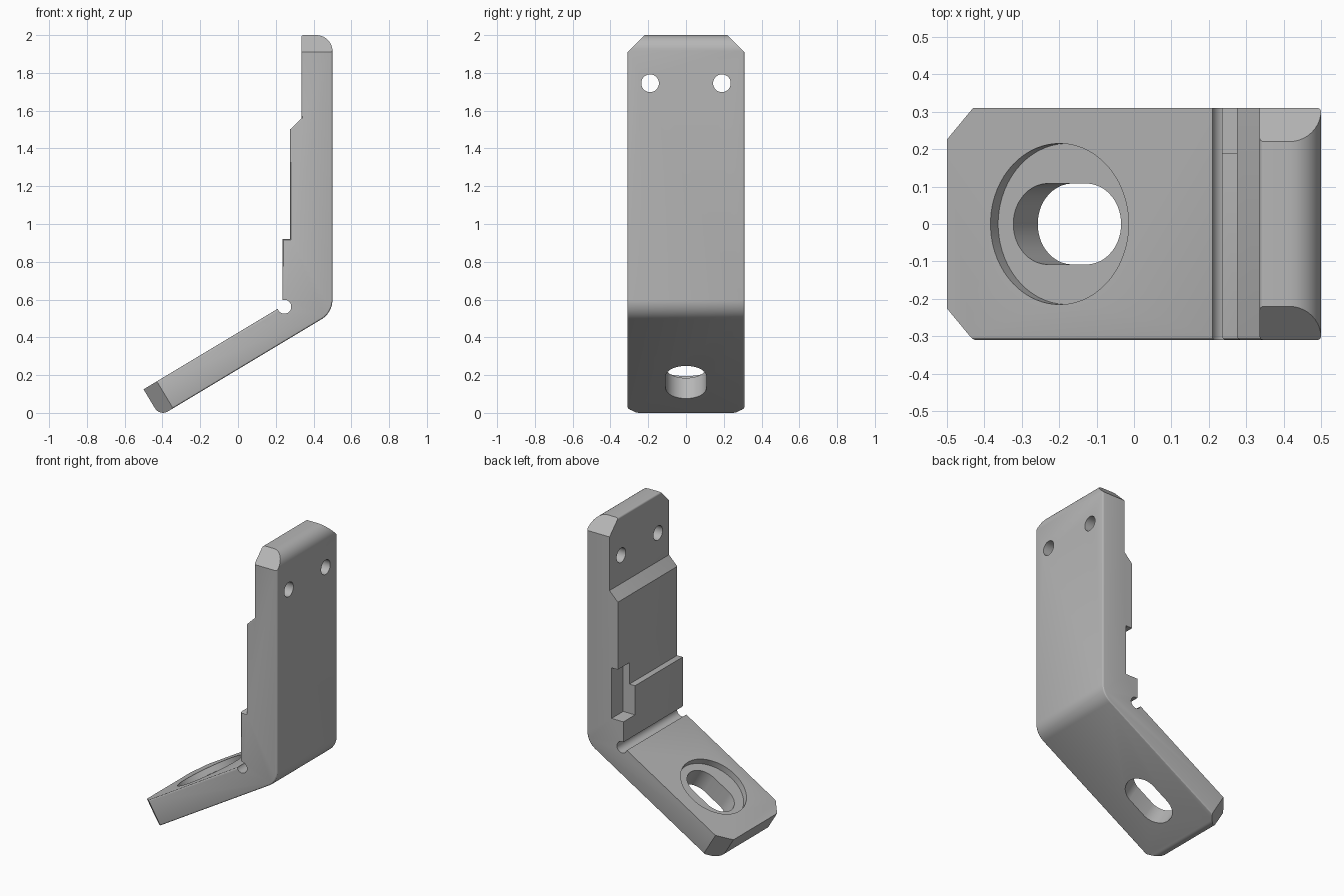
import bpy, bmesh, math
from mathutils import Vector, Matrix

if "Cube" in bpy.data.objects:
    bpy.data.objects.remove(bpy.data.objects["Cube"], do_unlink=True)

HALF = 0.31                                  # half width of the bracket
SLOPE = math.atan(0.6)                       # tilt of the foot
THICK = 0.167                                # foot thickness
ALONG = Vector((math.cos(SLOPE), math.sin(SLOPE)))
NORMAL = Vector((-ALONG.y, ALONG.x))
TIP = Vector((-0.5, 0.125))                  # upper edge of the foot's end

steel = bpy.data.materials.new("plain_grey")
steel.use_nodes = True
grey = (0.47, 0.47, 0.47, 1)
steel.diffuse_color = grey
steel.node_tree.nodes["Principled BSDF"].inputs["Base Color"].default_value = grey


def axes(x, y, z, origin=(0, 0, 0)):
    m = Matrix((x, y, z)).transposed().to_4x4()
    m.translation = origin
    return m


def fillet(points):
    """Outline from (x, y, radius) corners, with arcs where radius > 0."""
    out = []
    for i, (x, y, r) in enumerate(points):
        p = Vector((x, y))
        if not r:
            out.append(p)
            continue
        a = (Vector(points[i - 1][:2]) - p).normalized()
        b = (Vector(points[(i + 1) % len(points)][:2]) - p).normalized()
        half = a.angle(b) / 2
        centre = p + (a + b).normalized() * r / math.sin(half)
        start = p + a * r / math.tan(half) - centre
        end = p + b * r / math.tan(half) - centre
        turn = math.atan2(start.x * end.y - start.y * end.x, start.dot(end))
        out += [centre + Matrix.Rotation(turn * k / 10, 2) @ start for k in range(11)]
    return out


def stadium(radius, reach=0.0, steps=48):
    """Circle, or a slot when reach > 0."""
    pts = []
    for k in range(steps):
        t = 2 * math.pi * (k + 0.5) / steps
        shift = math.copysign(reach, math.cos(t))
        pts.append((shift + radius * math.cos(t), radius * math.sin(t)))
    return pts


def prism(name, outline, matrix, low, high):
    bm = bmesh.new()
    ring = [bm.verts.new((p[0], p[1], low)) for p in outline]
    face = bm.faces.new(ring)
    new = bmesh.ops.extrude_face_region(bm, geom=[face])["geom"]
    for v in new:
        if isinstance(v, bmesh.types.BMVert):
            v.co.z = high
    bm.transform(matrix)
    bmesh.ops.recalc_face_normals(bm, faces=bm.faces)
    mesh = bpy.data.meshes.new(name)
    bm.to_mesh(mesh)
    bm.free()
    mesh.materials.append(steel)
    obj = bpy.data.objects.new(name, mesh)
    bpy.context.collection.objects.link(obj)
    return obj


# Bent side profile, extruded across the width
heel = TIP - NORMAL * THICK
bend_z = heel.y + (0.5 - heel.x) * math.tan(SLOPE)
inner_z = TIP.y + (0.235 - TIP.x) * math.tan(SLOPE)
profile = fillet([
    (0.335, 2.0, 0.012), (0.5, 2.0, 0.085), (0.5, bend_z, 0.12),
    (heel.x, heel.y, 0.05), (TIP.x, TIP.y, 0), (0.235, inner_z, 0),
    (0.235, 0.92, 0), (0.275, 0.92, 0), (0.275, 1.5, 0), (0.335, 1.56, 0)])
SIDE = axes((1, 0, 0), (0, 0, 1), (0, -1, 0))
bracket = prism("bent_bracket", profile, SIDE, -HALF, HALF)

# Soften the front rim, and the outer part of the back rim
bm = bmesh.new()
bm.from_mesh(bracket.data)


def outer(co):
    return co.x > 0.49 or (co.z < heel.y + (co.x - heel.x) * 0.6 + 0.03
                           and co.x > heel.x + 0.02)


rim = [e for e in bm.edges
       if all(v.co.y < -HALF + 1e-4 for v in e.verts)
       or all(v.co.y > HALF - 1e-4 and outer(v.co) for v in e.verts)]
bmesh.ops.bevel(bm, geom=rim, offset=0.011, segments=3, profile=0.5, affect='EDGES')
bm.to_mesh(bracket.data)
bm.free()

# Cutter frames: across the upright, and lying on the foot
ACROSS = axes((0, 1, 0), (0, 0, 1), (1, 0, 0))
ux, un = (ALONG.x, 0, ALONG.y), (NORMAL.x, 0, NORMAL.y)
FOOT = axes(ux, (0, 1, 0), un, (TIP.x, 0, TIP.y))
bore = TIP + ALONG * 0.301 / ALONG.x
BORE = axes(ux, (0, 1, 0), un, (bore.x, 0, bore.y))

cutters = []
for s in (-1, 1):
    # Clipped corners at the top and at the foot's end
    cutters.append(prism("top_corner_cut", [(s * 0.12, 2.1), (s * 0.41, 1.81), (s * 0.41, 2.1)],
                         ACROSS, 0.2, 0.7))
    cutters.append(prism("foot_corner_cut", [(-0.082, s * 0.14), (0.164, s * 0.395),
                                             (-0.082, s * 0.395)], FOOT, -0.3, 0.1))
    # Screw holes in the upright
    hole = [(x + s * 0.19, z + 1.745) for x, z in stadium(0.047, steps=32)]
    cutters.append(prism("screw_hole_cut", hole, ACROSS, 0.2, 0.7))
# Round recess and slot through the foot
cutters.append(prism("recess_cut", stadium(0.215, steps=64), BORE, -0.04, 0.1))
cutters.append(prism("slot_cut", stadium(0.108, 0.06), BORE, -0.3, 0.05))
# Relief groove in the inner corner
groove = [(x + 0.245, z + 0.562) for x, z in stadium(0.037, steps=32)]
cutters.append(prism("groove_cut", groove, SIDE, -0.5, 0.5))
# Side notch in the step block
cutters.append(prism("notch_cut", [(0.19, 0.73), (0.5, 0.73), (0.5, 1.06), (0.19, 1.06)],
                     ACROSS, 0.1, 0.32))

bpy.context.view_layer.objects.active = bracket
for cutter in cutters:
    cutter.hide_render = True
    mod = bracket.modifiers.new(cutter.name, 'BOOLEAN')
    mod.operation, mod.solver, mod.object = 'DIFFERENCE', 'EXACT', cutter
    bpy.ops.object.modifier_apply(modifier=mod.name)
    bpy.data.objects.remove(cutter, do_unlink=True)

bpy.ops.object.select_all(action='DESELECT')
bracket.select_set(True)
bpy.ops.object.shade_smooth_by_angle(angle=math.radians(25))
